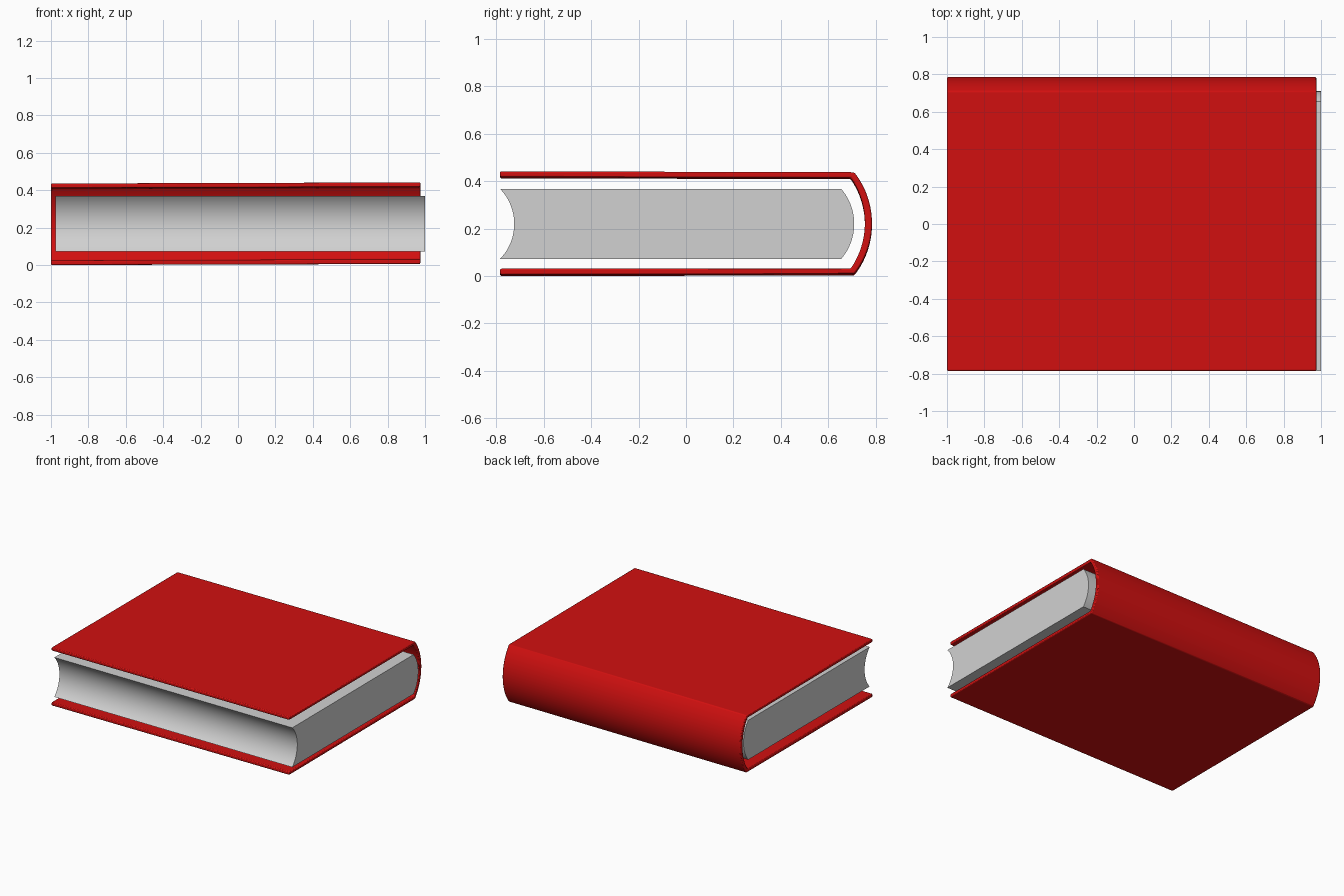
import bpy, bmesh, math

if "Cube" in bpy.data.objects:
    bpy.data.objects.remove(bpy.data.objects["Cube"])


def material(name, rgb):
    m = bpy.data.materials.new(name)
    m.diffuse_color = (*rgb, 1)
    m.use_nodes = True
    m.node_tree.nodes["Principled BSDF"].inputs["Base Color"].default_value = m.diffuse_color
    return m


def arc(y, half, sag, mid, n):
    """Circular arc in the y-z plane, from top to bottom, bulging by sag along +y."""
    r = (half * half + sag * sag) / (2 * sag)
    a = math.asin(half / r)
    pts = []
    for i in range(n + 1):
        t = a - 2 * a * i / n
        pts.append((y + sag - r + r * math.cos(t), mid + r * math.sin(t)))
    return pts


def extrude_band(name, side_a, side_b, x0, x1, closed_ends, mat, tilt=0.0):
    """Extrude the band between two paired point rows along x, capped with quads."""
    bm = bmesh.new()

    def row(pts, x):
        return [bm.verts.new((x, y, z + tilt * x)) for y, z in pts]

    a0, b0, a1, b1 = row(side_a, x0), row(side_b, x0), row(side_a, x1), row(side_b, x1)
    for i in range(len(side_a) - 1):
        j = i + 1
        for q in ((a0[i], a0[j], b0[j], b0[i]), (a1[i], a1[j], b1[j], b1[i]),
                  (a0[i], a0[j], a1[j], a1[i]), (b0[i], b0[j], b1[j], b1[i])):
            bm.faces.new(q)
    for k in closed_ends:
        bm.faces.new((a0[k], b0[k], b1[k], a1[k]))
    bmesh.ops.recalc_face_normals(bm, faces=bm.faces)
    me = bpy.data.meshes.new(name)
    bm.to_mesh(me)
    bm.free()
    me.materials.append(mat)
    ob = bpy.data.objects.new(name, me)
    bpy.context.collection.objects.link(ob)
    return ob


def smooth(ob, degrees):
    bpy.ops.object.select_all(action='DESELECT')
    ob.select_set(True)
    bpy.context.view_layer.objects.active = ob
    bpy.ops.object.shade_smooth_by_angle(angle=math.radians(degrees))


red = material("cover red", (0.64, 0.005, 0.005))
grey = material("paper grey", (0.64, 0.64, 0.64))
MID = 0.22

# Cover: two boards joined by a rounded spine, one wrapped shell
outer = [(-0.785, 0.439)] + arc(0.71, 0.215, 0.075, MID, 20) + [(-0.785, 0.003)]
inner = [(-0.785, 0.415)] + arc(0.695, 0.192, 0.06, MID, 20) + [(-0.785, 0.028)]
cover = extrude_band("cover", outer, inner, -1.0, 0.975, (0, -1), red, tilt=0.003)
bev = cover.modifiers.new("soft_edges", 'BEVEL')
bev.width = 0.006
bev.segments = 2
bev.limit_method = 'ANGLE'
bev.angle_limit = math.radians(35)
smooth(cover, 40)

# Page block: concave fore-edge, convex back
fore = arc(-0.785, 0.148, 0.06, MID, 20)
back = arc(0.655, 0.148, 0.055, MID, 20)
pages = extrude_band("page_block", fore, back, -0.975, 1.0, (0, -1), grey)
smooth(pages, 30)
